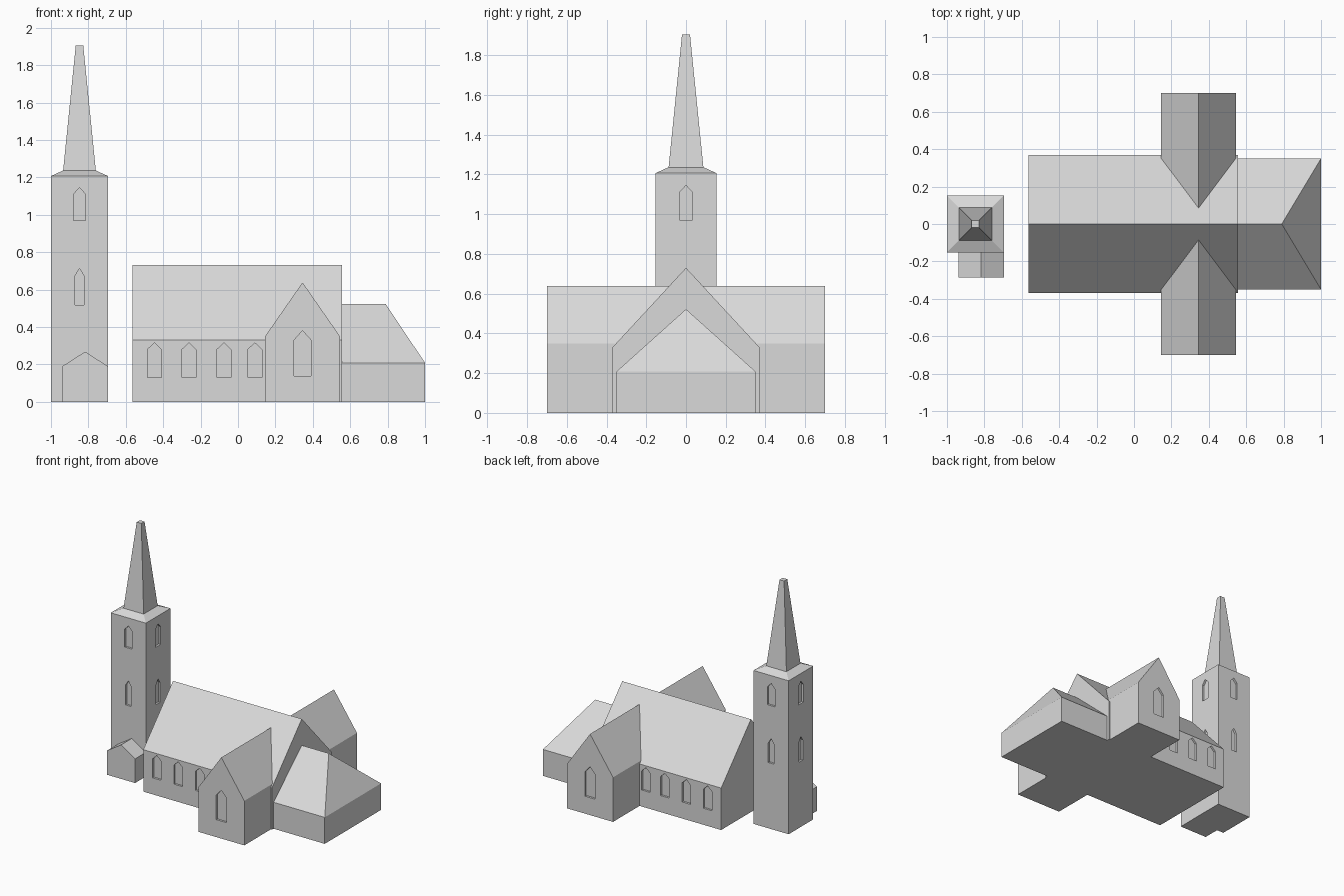
import bpy, bmesh
from math import pi
from mathutils import Matrix, Vector

if "Cube" in bpy.data.objects:
    bpy.data.objects.remove(bpy.data.objects["Cube"])

stone = bpy.data.materials.new("plain grey stone")
stone.diffuse_color = (0.7, 0.7, 0.7, 1)
stone.use_nodes = True
stone.node_tree.nodes["Principled BSDF"].inputs["Base Color"].default_value = stone.diffuse_color


def solids(name, point_sets):
    """One object made of convex flat-faced solids."""
    bm = bmesh.new()
    for pts in point_sets:
        verts = [bm.verts.new(p) for p in pts]
        bmesh.ops.convex_hull(bm, input=verts)
    bmesh.ops.dissolve_limit(bm, angle_limit=0.01, verts=bm.verts[:], edges=bm.edges[:])
    bmesh.ops.recalc_face_normals(bm, faces=bm.faces[:])
    me = bpy.data.meshes.new(name)
    bm.to_mesh(me)
    bm.free()
    me.materials.append(stone)
    ob = bpy.data.objects.new(name, me)
    bpy.context.collection.objects.link(ob)
    return ob


def gable(half, eave, ridge):
    """House-shaped section as (across, height) points."""
    return [(-half, 0), (half, 0), (half, eave), (0, ridge), (-half, eave)]


def ring(cx, half, z):
    return [(cx + sx * half, sy * half, z) for sx in (-1, 1) for sy in (-1, 1)]


def window(centre, angle, offset, reach, width, sill, shoulder, tip, depth=0.016):
    """Pointed window block: offset along a wall that lies 'reach' from centre."""
    h = width / 2
    outline = [(-h, sill), (h, sill), (h, shoulder), (0, tip), (-h, shoulder)]
    turn = Matrix.Translation((centre, 0, 0)) @ Matrix.Rotation(angle, 4, 'Z')
    return [turn @ Vector((offset + u, y, z)) for u, z in outline
            for y in (-reach - 0.02, -reach + depth)]


def recess(ob, windows):
    """Cut the window blocks out of the wall, then drop the cutter."""
    cutter = solids("window_cutter", windows)
    cutter.hide_render = True
    mod = ob.modifiers.new("windows", 'BOOLEAN')
    mod.operation, mod.solver, mod.object = 'DIFFERENCE', 'EXACT', cutter
    bpy.context.view_layer.update()
    dg = bpy.context.evaluated_depsgraph_get()
    me = bpy.data.meshes.new_from_object(ob.evaluated_get(dg))
    ob.modifiers.clear()
    ob.data = me
    bpy.data.objects.remove(cutter)


# Nave with four windows on each long side
nave = solids("nave", [[(x, y, z) for x in (-0.565, 0.555) for y, z in gable(0.37, 0.33, 0.73)]])
recess(nave, [window(0, a, s * x, 0.37, 0.074, 0.13, 0.28, 0.315)
              for a, s in ((0, 1), (pi, -1)) for x in (-0.447, -0.262, -0.075, 0.09)])

# Transept crossing the nave, a window in each gable
transept = solids("transept", [[(0.345 + x, y, z) for y in (-0.7, 0.7)
                                for x, z in gable(0.2, 0.35, 0.638)]])
recess(transept, [window(0.345, a, 0, 0.7, 0.09, 0.137, 0.33, 0.38) for a in (0, pi)])

# Chancel: its ridge stops short to form the hipped end
solids("chancel", [[(x if z < 0.5 else min(x, 0.79), y, z) for x in (0.55, 1.0)
                    for y, z in gable(0.35, 0.208, 0.522)]])

# Tower with sloped cap, two windows on every side
TX = -0.8475
tower = solids("tower", [ring(TX, 0.1525, 0) + ring(TX, 0.1525, 1.207) + ring(TX, 0.088, 1.236)])
recess(tower, [window(TX, k * pi / 2, 0, 0.1525, 0.064, z, z + 0.14, z + 0.175)
               if z > 0.9 else
               window(TX, k * pi / 2, 0, 0.1525, 0.05, z, z + 0.155, z + 0.195)
               for k in range(4) for z in (0.97, 0.517)])

# Blunt four-sided spire
solids("spire", [ring(TX, 0.088, 1.23) + ring(TX, 0.02, 1.905)])

# Small gabled porch at the foot of the tower
solids("porch", [[(-0.8175 + x, y, z) for y in (-0.285, -0.145)
                  for x, z in gable(0.1215, 0.19, 0.268)]])
